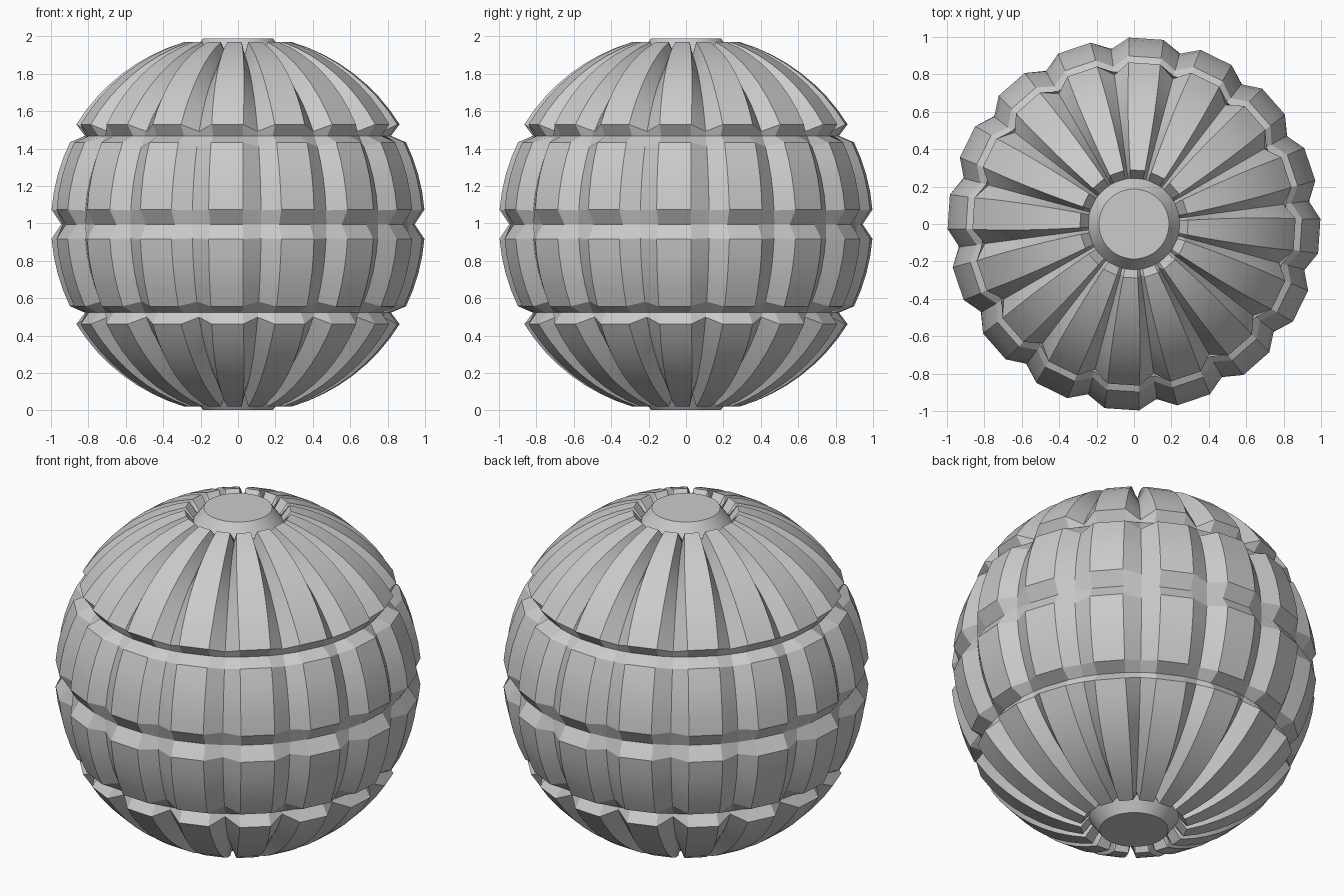
import bpy, bmesh
from math import sin, cos, radians

if "Cube" in bpy.data.objects:
    bpy.data.objects.remove(bpy.data.objects["Cube"])

SECTORS = 16
STEP = 360 / SECTORS
OFFSET = -3.75          # azimuth of the first panel
GROOVE = 0.945          # sphere radius at the bottom of the grooves
MID = 1.0               # height of the sphere centre


def point(r, lat, az, flip):
    a, b = radians(az), radians(lat)
    return (r * cos(b) * cos(a), r * cos(b) * sin(a), MID + flip * r * sin(b))


def finish(bm, name):
    bmesh.ops.remove_doubles(bm, verts=bm.verts[:], dist=1e-4)
    bmesh.ops.recalc_face_normals(bm, faces=bm.faces[:])
    # open shells: make every normal point away from the sphere centre
    bm.normal_update()
    f = bm.faces[0]
    c = f.calc_center_median()
    c.z -= MID
    if f.normal.dot(c) < 0:
        bmesh.ops.reverse_faces(bm, faces=bm.faces[:])
    mesh = bpy.data.meshes.new(name)
    bm.to_mesh(mesh)
    bm.free()
    ob = bpy.data.objects.new(name, mesh)
    bpy.context.collection.objects.link(ob)
    bpy.ops.object.select_all(action='DESELECT')
    ob.select_set(True)
    bpy.context.view_layer.objects.active = ob
    bpy.ops.object.shade_smooth_by_angle(angle=radians(22))
    return ob


def panel_ring(name, lat0, lat1, pan0, pan1, half0, half1, radius, rows, flip):
    """Ring of raised panels whose walls slope down to the grooves."""
    bm = bmesh.new()
    # (latitude, panel half width in degrees, raised?)
    levels = [(lat0, half0, False)]
    for i in range(rows + 1):
        t = i / rows
        levels.append((pan0 + (pan1 - pan0) * t, half0 + (half1 - half0) * t, True))
    levels.append((lat1, half1, False))
    for k in range(SECTORS):
        az = OFFSET + k * STEP
        grid = []
        for lat, half, raised in levels:
            r = radius if raised else GROOVE
            grid.append([bm.verts.new(point(q, lat, az + d, flip)) for d, q in (
                (-STEP / 2, GROOVE), (-half, r), (half, r), (STEP / 2, GROOVE))])
        for a, b in zip(grid, grid[1:]):
            for j in range(3):
                bm.faces.new((a[j], a[j + 1], b[j + 1], b[j]))
    return finish(bm, name)


def pole_disc(name, flip):
    """Flat round button with a sloped rim at the pole."""
    bm = bmesh.new()
    n = 48
    low, top = [], []
    for i in range(n):
        az = 360 * i / n
        low.append(bm.verts.new(point(GROOVE, 75, az, flip)))
        a = radians(az)
        top.append(bm.verts.new((0.187 * cos(a), 0.187 * sin(a), MID + flip * 0.993)))
    for i in range(n):
        j = (i + 1) % n
        bm.faces.new((low[i], low[j], top[j], top[i]))
    bm.faces.new(top)
    return finish(bm, name)


# upper and lower halves are mirror images
for side, flip in (("upper", 1), ("lower", -1)):
    # short panels beside the equator
    panel_ring(side + "_band_panels", 0, 30, 4.5, 26, 5.3, 5.5, 1.0, 4, flip)
    # long tapering ribs of the cap
    panel_ring(side + "_cap_ribs", 30, 75, 31.7, 73.4, 5.6, 7.8, 1.016, 8, flip)
    # polar button
    pole_disc(side + "_pole_disc", flip)

# rest the model on the ground plane
for ob in bpy.data.objects:
    ob.location.z = -0.005
